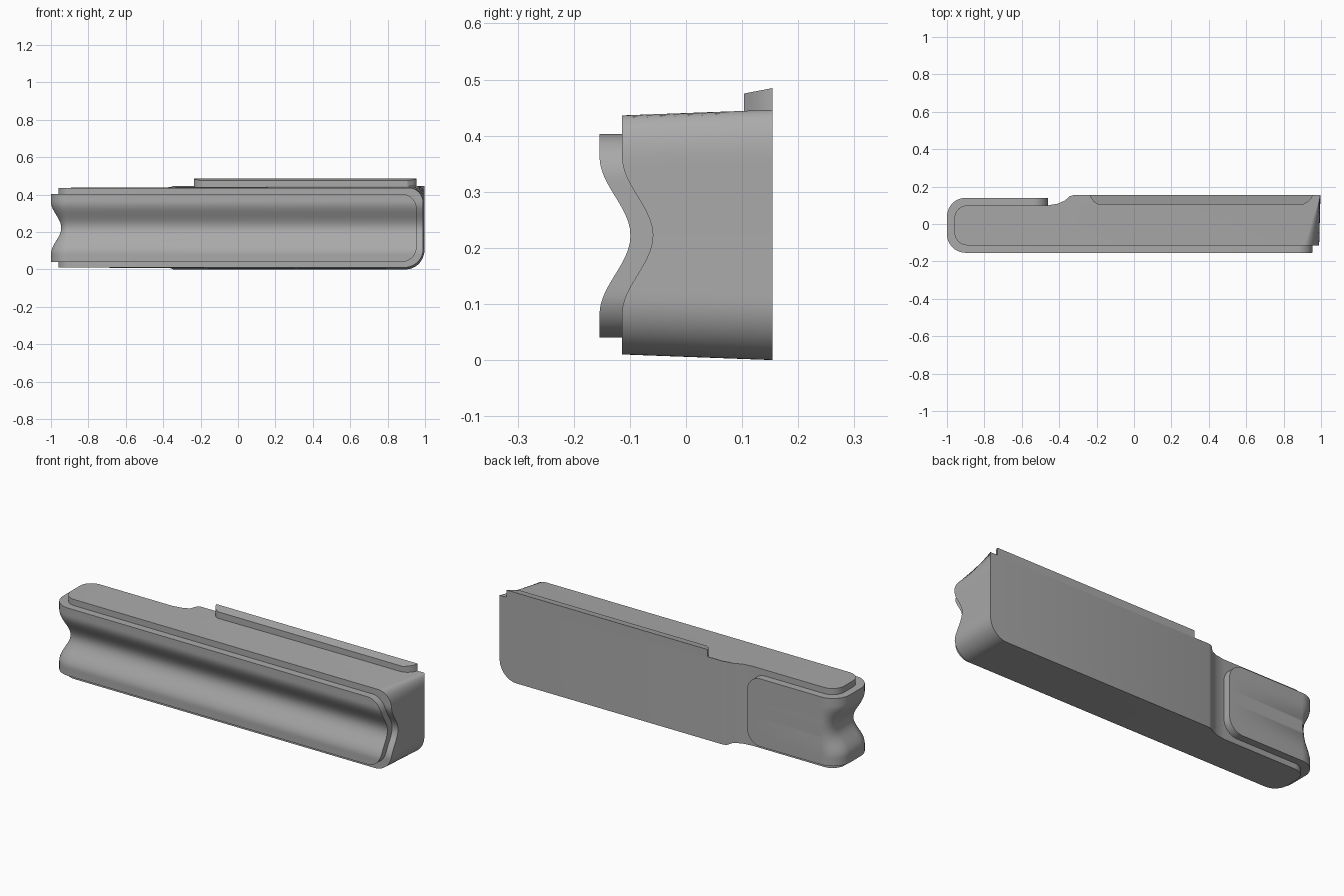
import bpy, bmesh, math

cube = bpy.data.objects.get("Cube")
if cube:
    bpy.data.objects.remove(cube, do_unlink=True)

mat = bpy.data.materials.new("mid grey")
mat.use_nodes = True
grey = (0.4, 0.4, 0.4, 1)
mat.diffuse_color = grey
mat.node_tree.nodes["Principled BSDF"].inputs["Base Color"].default_value = grey


def loft(name, rings):
    """Skin a stack of closed rings and cap both ends."""
    bm = bmesh.new()
    rows = [[bm.verts.new(p) for p in ring] for ring in rings]
    n = len(rows[0])
    for a, b in zip(rows, rows[1:]):
        for i in range(n):
            j = (i + 1) % n
            bm.faces.new((a[i], a[j], b[j], b[i]))
    bm.faces.new(rows[0])
    bm.faces.new(rows[-1])
    bmesh.ops.recalc_face_normals(bm, faces=bm.faces)
    mesh = bpy.data.meshes.new(name)
    bm.to_mesh(mesh)
    bm.free()
    mesh.materials.append(mat)
    obj = bpy.data.objects.new(name, mesh)
    bpy.context.collection.objects.link(obj)
    bpy.ops.object.select_all(action='DESELECT')
    obj.select_set(True)
    bpy.context.view_layer.objects.active = obj
    bpy.ops.object.shade_smooth_by_angle(angle=math.radians(30))
    return obj


def heights(z0, z1, n=44):
    return [z0 + (z1 - z0) * (1 - math.cos(math.pi * i / n)) / 2 for i in range(n + 1)]


def groove(z):
    """Depth of the finger groove at a height."""
    u = min(1, abs(z - 0.222) / 0.14)
    return 0.0275 * (1 + math.cos(math.pi * u))


def trim(d, r):
    """Shortening of an end with corner radius r, at distance d from the edge."""
    return r - math.sqrt(max(0, r * r - (r - d) ** 2)) if d < r else 0


def rounded_end(left, front, back, r, z, steps=10):
    """Plan points round the left end; the groove fades out on the back corner."""
    pts = []
    for cy, start in ((front + r, -90), (back - r, -180)):
        for i in range(steps + 1):
            a = math.radians(start - 90 * i / steps)
            fade = 1 if start == -90 else math.cos(math.pi / 2 * i / steps)
            k = r - groove(z) * fade
            pts.append((left + r + k * math.cos(a), cy + k * math.sin(a)))
    return pts


# Main body, stepped on the back, with rounded right-hand corners
Z0, Z1 = 0.01, 0.436
rings = []
for z in heights(Z0, Z1):
    t = (z - Z0) / (Z1 - Z0)
    low, high = trim(z - Z0, 0.1), trim(Z1 - z, 0.08)
    plan = [(0.99 - max(low, high), -0.114 + groove(z))]
    plan += rounded_end(-0.96, -0.114, 0.1, 0.07, z)
    plan += [(-0.46, 0.1), (-0.41, 0.108), (-0.37, 0.125), (-0.345, 0.148),
             (-0.325, 0.154), (0.997 - low, 0.154)]
    rings.append([(x, y, z + (0.01 * (2 * t - 1) if y > 0.14 else 0)) for x, y in plan])
loft("main_body", rings)

# Grooved grip wrapping from the front round the left end onto the back
G0, G1 = 0.04, 0.403
rings = []
for z in heights(G0, G1):
    cut = trim(min(z - G0, G1 - z), 0.08)
    plan = [(0.955 - cut, -0.154 + groove(z))]
    plan += rounded_end(-1.0, -0.154, 0.14, 0.1, z)
    plan += [(-0.46 - cut, 0.14), (-0.46 - cut, 0.05), (0.955 - cut, 0.05)]
    rings.append([(x, y, z) for x, y in plan])
loft("grip_cover", rings)

# Raised rail along the back of the top, with flared ends
rail = [(-0.235, 0.154), (-0.23, 0.138), (-0.215, 0.118), (-0.19, 0.103),
        (0.905, 0.103), (0.93, 0.118), (0.95, 0.138), (0.955, 0.154)]
loft("top_rail", [[(x, y, 0.425) for x, y in rail],
                  [(x, y, 0.475 + (y - 0.103) * 0.19) for x, y in rail]])
